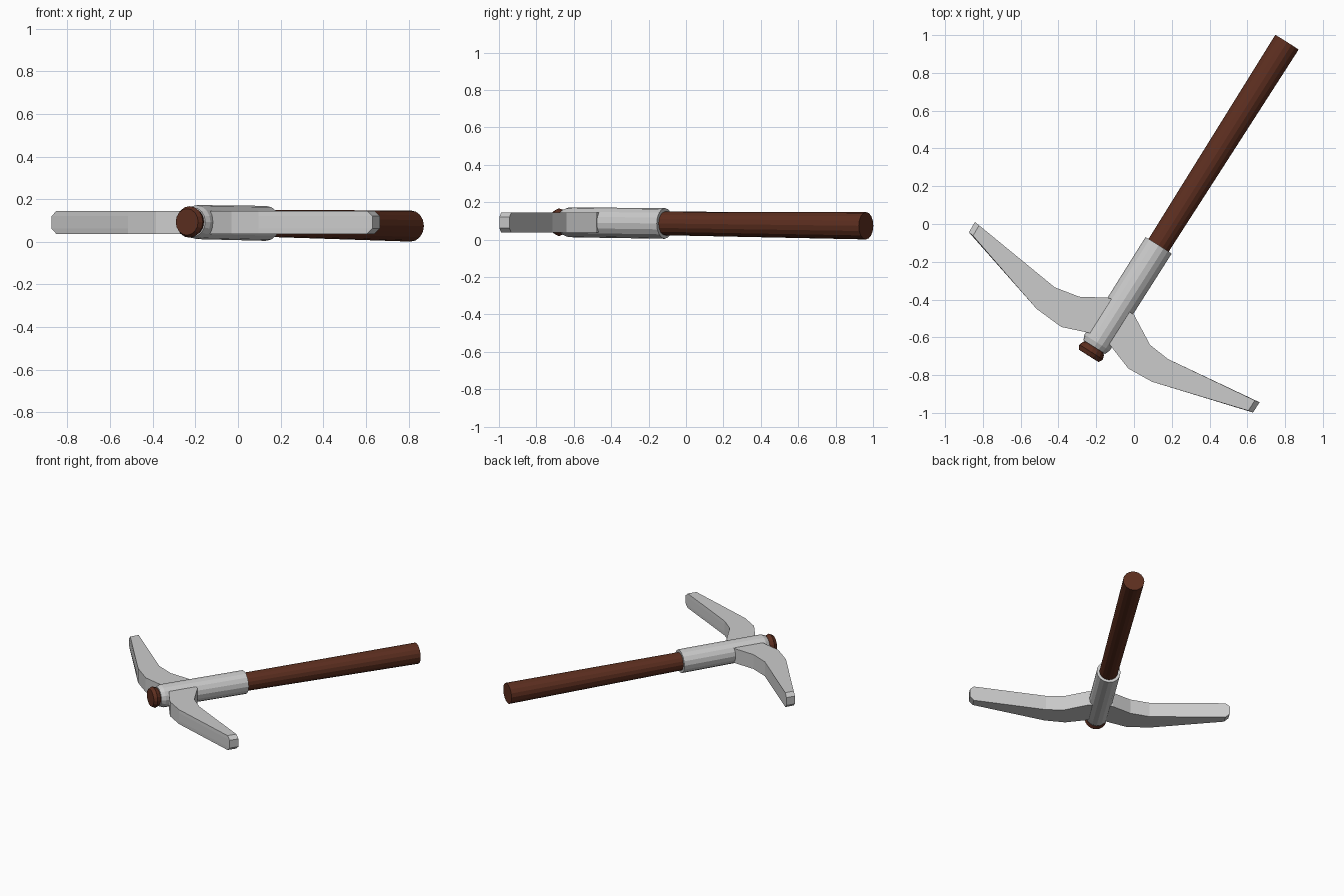
import bpy, bmesh, math
from mathutils import Vector

if "Cube" in bpy.data.objects:
    bpy.data.objects.remove(bpy.data.objects["Cube"])

KNOB = Vector((-0.225, -0.675, 0.093))    # butt of the handle axis
END = Vector((0.81, 0.9625, 0.074))       # far end of the handle axis
AXIS = (END - KNOB).normalized()
LENGTH = (END - KNOB).length
SIDE = AXIS.cross(Vector((0, 0, 1))).normalized()
UP = SIDE.cross(AXIS)

wood = bpy.data.materials.new("dark_wood")
wood.diffuse_color = (0.11, 0.028, 0.014, 1)
wood.use_nodes = True
wood.node_tree.nodes["Principled BSDF"].inputs["Base Color"].default_value = wood.diffuse_color


def finish(bm, name, mat=None):
    bmesh.ops.recalc_face_normals(bm, faces=bm.faces[:])
    mesh = bpy.data.meshes.new(name)
    bm.to_mesh(mesh)
    bm.free()
    if mat:
        mesh.materials.append(mat)
    obj = bpy.data.objects.new(name, mesh)
    bpy.context.collection.objects.link(obj)
    return obj


def bridge(bm, rings):
    for a, b in zip(rings, rings[1:]):
        n = len(a)
        for i in range(n):
            j = (i + 1) % n
            bm.faces.new((a[i], a[j], b[j], b[i]))
    bm.faces.new(rings[0])
    bm.faces.new(rings[-1])


def lathe(name, profile, sides, mat=None):
    """Turn (distance along axis, radius) pairs around the handle axis."""
    bm = bmesh.new()
    rings = []
    for s, r in profile:
        ring = []
        for i in range(sides):
            a = 2 * math.pi * i / sides
            ring.append(bm.verts.new(KNOB + AXIS * s + (SIDE * math.cos(a) + UP * math.sin(a)) * r))
        rings.append(ring)
    bridge(bm, rings)
    return finish(bm, name, mat)


def blade(name, pairs, tip_dir):
    """Loft an arm through (inner edge, outer edge) pairs, with a bevelled tip."""
    bm = bmesh.new()
    levels = [(0.037, 0), (0.062, 1), (0.12, 1), (0.145, 0)]
    rings = []
    for k, (p, q) in enumerate(pairs):
        ext = Vector(tip_dir) if k == len(pairs) - 1 else Vector((0, 0))
        ring = [bm.verts.new((p[0] + ext.x * e, p[1] + ext.y * e, z)) for z, e in levels]
        ring += [bm.verts.new((q[0] + ext.x * e, q[1] + ext.y * e, z)) for z, e in reversed(levels)]
        rings.append(ring)
    for a, b in zip(rings, rings[1:]):
        for i in range(8):
            j = (i + 1) % 8
            bm.faces.new((a[i], a[j], b[j], b[i]))
    bm.faces.new(rings[0])
    # tip strips between the inner and outer edges
    t = rings[-1]
    for i in range(3):
        bm.faces.new((t[i], t[i + 1], t[6 - i], t[7 - i]))
    return finish(bm, name)


# wooden handle with flared butt
lathe("handle", [(-0.027, 0.062), (-0.004, 0.074), (0.018, 0.066), (0.03, 0.055),
                 (0.66, 0.063), (LENGTH, 0.073)], 16, wood)

# metal socket around the handle
lathe("socket", [(0.027, 0.068), (0.055, 0.079), (0.1, 0.08), (0.665, 0.082)], 16)

# curved arms of the head, root to tip
blade("left_blade", [((-0.05, -0.42), (-0.13, -0.58)),
                     ((-0.14, -0.39), (-0.235, -0.577)),
                     ((-0.29, -0.385), (-0.385, -0.545)),
                     ((-0.42, -0.335), (-0.515, -0.45)),
                     ((-0.82, -0.007), (-0.852, -0.062))], (-0.022, 0.018))
blade("right_blade", [((-0.08, -0.43), (-0.17, -0.58)),
                      ((0.0, -0.48), (-0.12, -0.65)),
                      ((0.085, -0.64), (-0.03, -0.765)),
                      ((0.18, -0.715), (0.095, -0.835)),
                      ((0.64, -0.934), (0.605, -0.988))], (0.025, -0.01))
